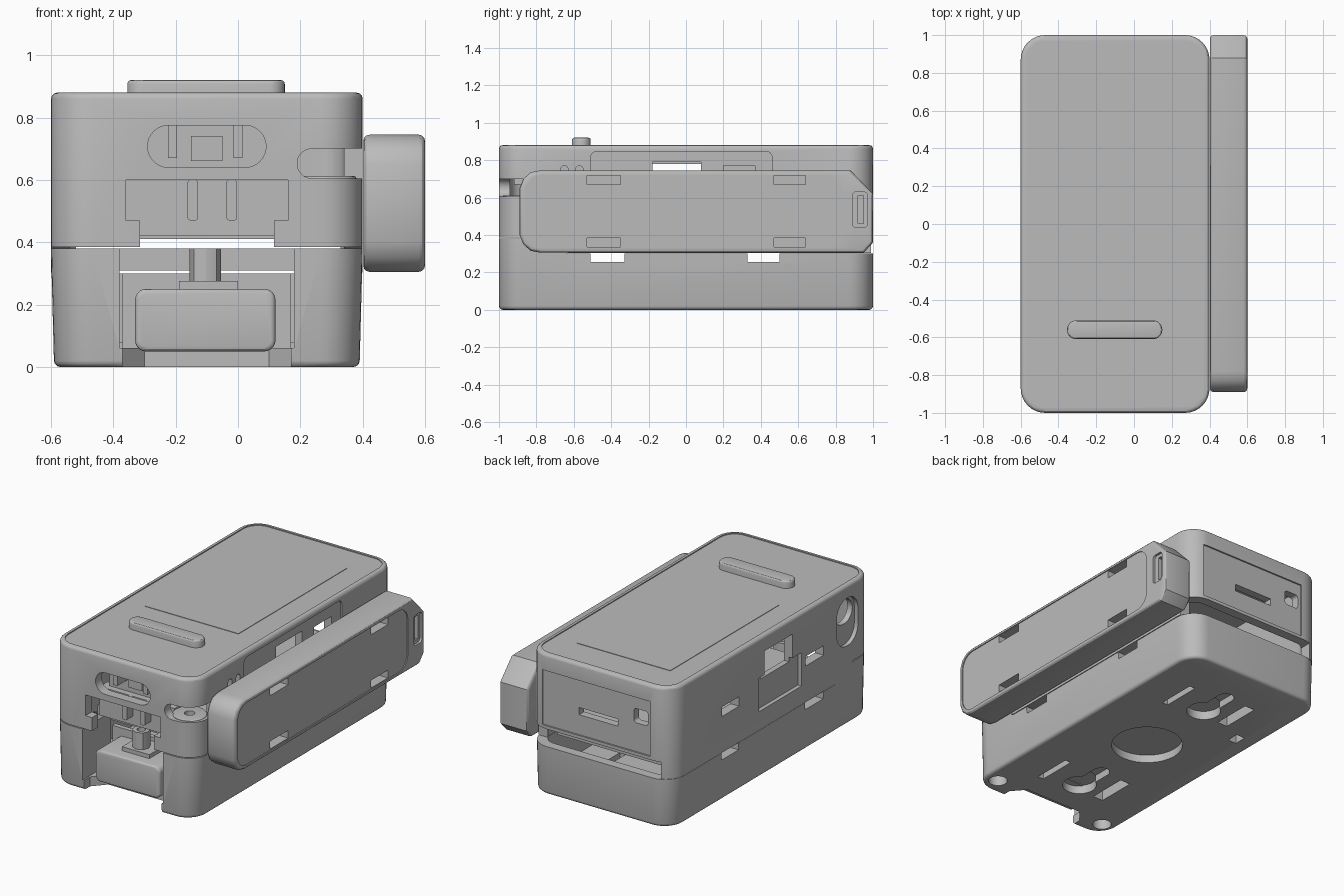
import bpy, bmesh, math

cube = bpy.data.objects.get("Cube")
if cube:
    bpy.data.objects.remove(cube, do_unlink=True)

grey = bpy.data.materials.new("plain grey plastic")
grey.use_nodes = True
colour = (0.5, 0.5, 0.5, 1)
grey.diffuse_color = colour
grey.node_tree.nodes["Principled BSDF"].inputs["Base Color"].default_value = colour


def rect(a0, a1, b0, b1, r=0.0, steps=8):
    """Outline of a rectangle, with rounded corners if r > 0."""
    if r == 0:
        return [(a0, b0), (a1, b0), (a1, b1), (a0, b1)]
    r = min(r, (a1 - a0) / 2, (b1 - b0) / 2)
    pts = []
    corners = [(a1 - r, b1 - r), (a0 + r, b1 - r), (a0 + r, b0 + r), (a1 - r, b0 + r)]
    for q, (ca, cb) in enumerate(corners):
        for i in range(steps + 1):
            t = (q + i / steps) * math.pi / 2
            p = (ca + r * math.cos(t), cb + r * math.sin(t))
            if not pts or math.dist(p, pts[-1]) > 1e-4:
                pts.append(p)
    if math.dist(pts[0], pts[-1]) < 1e-4:
        pts.pop()
    return pts


def disc(a, b, r):
    return rect(a - r, a + r, b - r, b + r, r)


def prism(name, axis, pts, lo, hi, bevel=0.0, ends=(0, 1)):
    """Extrude an outline along an axis and round the rims of chosen ends."""
    place = {"x": lambda a, b, t: (t, a, b),
             "y": lambda a, b, t: (a, t, b),
             "z": lambda a, b, t: (a, b, t)}[axis]
    bm = bmesh.new()
    rings = [[bm.verts.new(place(a, b, t)) for a, b in pts] for t in (lo, hi)]
    caps = [bm.faces.new(ring) for ring in rings]
    n = len(pts)
    for i in range(n):
        j = (i + 1) % n
        bm.faces.new((rings[0][i], rings[0][j], rings[1][j], rings[1][i]))
    bmesh.ops.recalc_face_normals(bm, faces=bm.faces)
    if bevel:
        rims = [e for k in ends for e in caps[k].edges]
        bmesh.ops.bevel(bm, geom=rims, offset=bevel, segments=3, profile=0.5,
                        affect="EDGES", clamp_overlap=True)
    mesh = bpy.data.meshes.new(name)
    bm.to_mesh(mesh)
    bm.free()
    mesh.materials.append(grey)
    obj = bpy.data.objects.new(name, mesh)
    bpy.context.collection.objects.link(obj)
    return obj


def cut(obj, cutters):
    """Subtract prisms, given as (axis, outline, low, high)."""
    tools = [prism("cutter", *c) for c in cutters]
    for tool in tools:
        tool.hide_render = True
        mod = obj.modifiers.new("cut", "BOOLEAN")
        mod.operation = "DIFFERENCE"
        mod.solver = "EXACT"
        mod.object = tool
    graph = bpy.context.evaluated_depsgraph_get()
    graph.update()
    mesh = bpy.data.meshes.new_from_object(obj.evaluated_get(graph))
    obj.modifiers.clear()
    obj.data = mesh
    for tool in tools:
        bpy.data.objects.remove(tool, do_unlink=True)


CLIPS = [(-0.51, -0.33), (0.33, 0.50)]

# Lower tray: tapered outer shell, stepped seam, hollow inside
base = prism("base_tray", "z", rect(-0.6, 0.4, -1, 1, 0.13), 0, 0.38, 0.02, (0,))
for v in base.data.vertices:
    k = 0.98 + 0.02 * min(1, v.co.z / 0.38)
    v.co.x = -0.1 + (v.co.x + 0.1) * k
base_cuts = [
    ("x", [(-0.8, 0.39), (-0.63, 0.30), (1.1, 0.30), (1.1, 0.5), (-0.8, 0.5)], -1, 1),
    ("z", rect(-0.54, 0.34, -0.72, 0.94, 0.08), 0.08, 0.6),
    ("z", rect(-0.38, 0.18, -1.1, -0.7), 0.06, 0.6),
    ("z", [(-0.37, -1.1), (0.17, -1.1), (0.17, -0.94), (0.1, -0.86),
           (-0.3, -0.86), (-0.37, -0.94)], -0.1, 0.2),
    ("z", disc(-0.1, 0, 0.21), -0.1, 0.05),
    ("z", rect(-0.49, -0.43, 0.35, 0.43), -0.1, 0.2),
]
for x in (-0.5, 0.3):
    base_cuts.append(("z", disc(x, -0.89, 0.055), -0.1, 0.2))
for y in (-0.62, 0.52):                       # keyhole hangers and strap slots
    base_cuts += [
        ("z", disc(-0.1, y, 0.1), -0.1, 0.055),
        ("z", rect(-0.15, -0.05, y, y + 0.25, 0.05), -0.1, 0.045),
        ("z", rect(0.11, 0.15, y - 0.08, y + 0.17), -0.1, 0.2),
        ("z", rect(-0.32, -0.25, y - 0.05, y + 0.2), -0.1, 0.2),
    ]
for y0, y1 in CLIPS:
    base_cuts.append(("x", rect(y0, y1, 0.255, 0.35), -1, 1))
cut(base, base_cuts)

# Upper housing: stepped seam, hollow inside, ports on every side
lid = prism("upper_housing", "z", rect(-0.6, 0.4, -1, 1, 0.13), 0.25, 0.88, 0.02, (1,))
lid_cuts = [
    ("x", [(-1.1, 0.2), (1.1, 0.2), (1.1, 0.303), (-0.63, 0.303), (-0.8, 0.385),
           (-1.1, 0.385)], -1, 1),
    ("z", rect(-0.54, 0.34, -0.94, 0.94, 0.08), 0.2, 0.83),
    ("z", rect(-0.57, 0.37, -0.97, 0.97, 0.1), 0.874, 1),
    # front: lens window, connector opening, corner hinge slot
    ("y", rect(-0.29, 0.09, 0.64, 0.775, 0.07), -1.1, -0.9),
    ("y", rect(-0.36, 0.16, 0.47, 0.6), -1.1, -0.9),
    ("y", rect(-0.315, 0.115, 0.3, 0.48), -1.1, -0.9),
    ("y", rect(0.19, 0.8, 0.605, 0.70, 0.05), -1.1, -0.8),
    # back: vent gap, port panel, two ports
    ("y", rect(-0.52, 0.6, 0.2, 0.41), 0.9, 1.1),
    ("y", rect(-0.45, 0.3, 0.43, 0.775), 0.99, 1.1),
    ("y", rect(-0.22, 0.05, 0.555, 0.6), 0.9, 1.1),
    ("y", rect(-0.43, -0.33, 0.61, 0.7, 0.02), 0.9, 1.1),
    # left-hand wall: oval recess with window, card opening
    ("x", rect(-0.85, -0.64, 0.5, 0.8, 0.1), -0.7, -0.575),
    ("x", rect(-0.83, -0.66, 0.63, 0.78, 0.08), -0.7, -0.5),
    ("x", rect(-0.29, 0.13, 0.42, 0.63), -0.7, -0.575),
    ("x", rect(-0.2, 0.08, 0.6, 0.78), -0.7, -0.5),
    # wall behind the side cover
    ("x", rect(-0.51, 0.46, 0.36, 0.845, 0.03), 0.39, 0.5),
    ("x", rect(-0.18, 0.08, 0.68, 0.79), 0.3, 0.5),
    ("x", rect(0.2, 0.37, 0.68, 0.77), 0.3, 0.5),
]
for y in (-0.65, -0.57):
    lid_cuts.append(("x", rect(y - 0.02, y + 0.02, 0.68, 0.77, 0.02), 0.3, 0.5))
for y0, y1 in CLIPS:
    lid_cuts.append(("x", rect(y0, y1, 0.53, 0.59), -0.7, -0.5))
cut(lid, lid_cuts)

# Screen and button on the top
prism("screen", "z", rect(-0.43, 0.22, -0.31, 0.77), 0.87, 0.877)
prism("top_button", "z", rect(-0.355, 0.15, -0.61, -0.51, 0.05), 0.85, 0.92, 0.012, (1,))

# Side cover with sloped rear corner
cover = prism("side_cover", "x",
              [(-0.89, 0.40), (-0.89, 0.65), (-0.87, 0.70), (-0.83, 0.735), (-0.78, 0.745),
               (0.88, 0.745), (1.0, 0.62), (1.0, 0.36), (0.95, 0.305), (-0.78, 0.305),
               (-0.83, 0.315), (-0.87, 0.35)], 0.402, 0.6, 0.02)
cover_cuts = [
    ("x", rect(-0.86, 0.83, 0.33, 0.72, 0.09), 0.594, 0.7),
    ("x", rect(0.89, 0.97, 0.44, 0.63, 0.02), 0.585, 0.7),
    ("x", rect(0.92, 0.95, 0.46, 0.61), 0.54, 0.7),
]
for y0, y1 in ((-0.53, -0.35), (0.47, 0.64)):
    for z in (0.36, 0.695):
        cover_cuts.append(("x", rect(y0, y1, z - 0.024, z + 0.024), 0.52, 0.7))
cut(cover, cover_cuts)

# Hinge post in the front corner
post = prism("hinge_post", "z", disc(0.28, -0.88, 0.1), 0.385, 0.612, 0.008, (1,))
cut(post, [("z", disc(0.28, -0.88, 0.03), 0.55, 0.7)])

# Inner tray and the sensor block in the front opening
prism("inner_tray", "z", rect(-0.5, 0.3, -0.68, 0.85), 0.31, 0.38)
prism("sensor_block", "y", rect(-0.33, 0.12, 0.05, 0.25, 0.035), -0.95, -0.68, 0.015, (0,))
prism("sensor_back", "y", rect(-0.37, 0.17, 0.06, 0.30), -0.72, -0.69)
prism("sensor_ledge", "z", rect(-0.19, 0.0, -0.88, -0.7), 0.24, 0.275)
stem = prism("sensor_stem", "z", rect(-0.155, -0.055, -0.86, -0.76, 0.045, 2), 0.27, 0.38)
cut(stem, [("z", disc(-0.105, -0.81, 0.025), 0.33, 0.5)])

# Connector block and contact pins behind the front windows
prism("connector_block", "y", rect(-0.36, 0.16, 0.42, 0.6), -0.86, -0.78)
prism("lens_carrier", "y", rect(-0.15, -0.05, 0.66, 0.74), -0.88, -0.8)
prism("lens_plate", "y", rect(-0.32, 0.12, 0.6, 0.83), -0.82, -0.78)
for x in (-0.21, 0.0):
    prism("lens_pin", "y", rect(x - 0.015, x + 0.015, 0.67, 0.78), -0.92, -0.8)
for x in (-0.145, -0.02):
    prism("contact_pin", "y", rect(x - 0.017, x + 0.017, 0.47, 0.6, 0.01), -0.92, -0.84)

# Smooth rounded surfaces, keep real edges sharp
parts = [o for o in bpy.context.scene.objects if o.type == "MESH" and grey.name in o.data.materials]
bpy.ops.object.select_all(action="DESELECT")
for part in parts:
    part.select_set(True)
bpy.context.view_layer.objects.active = lid
bpy.ops.object.shade_smooth_by_angle(angle=math.radians(30))
